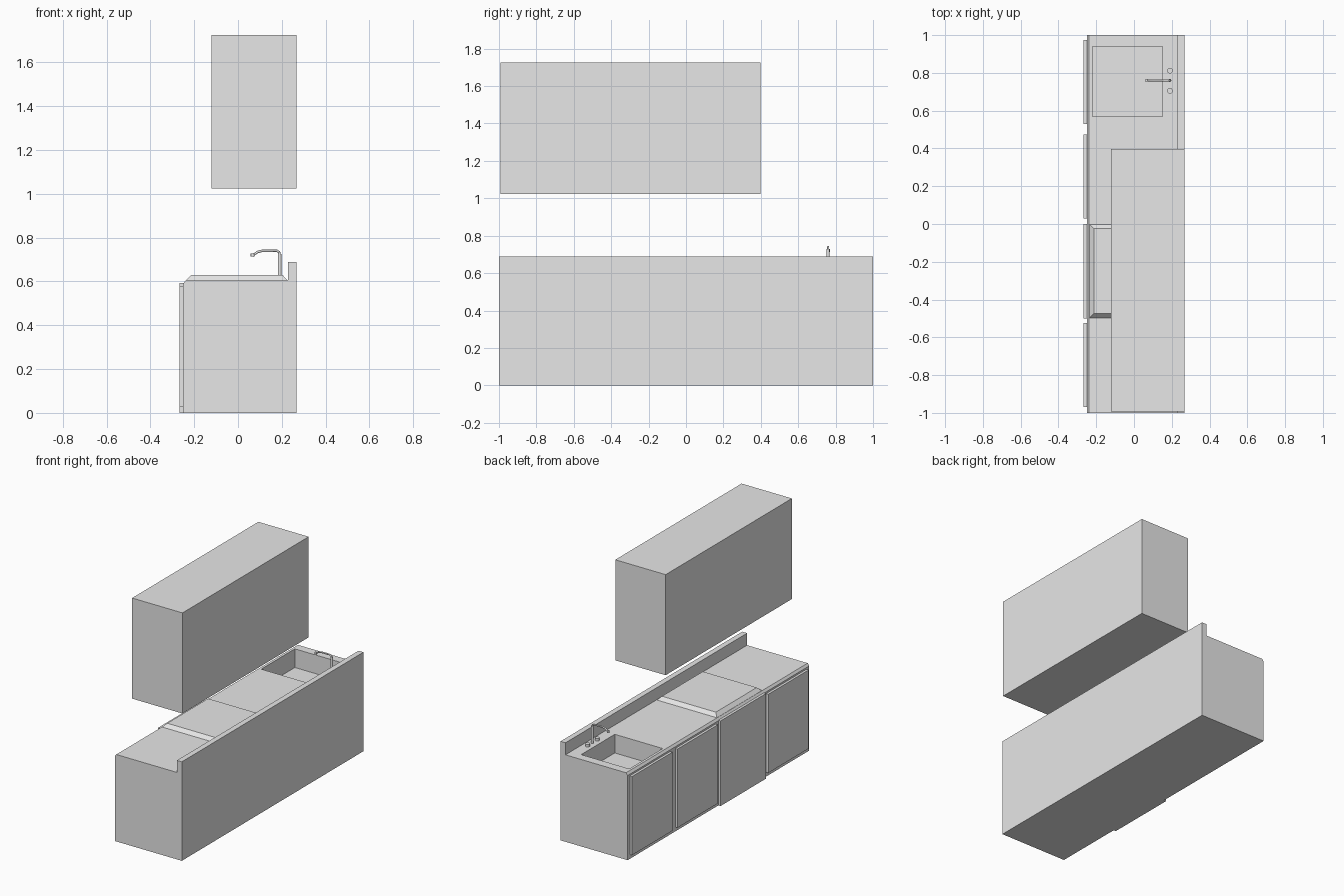
import bpy
import bmesh
from math import radians
from mathutils import Vector

cube = bpy.data.objects.get("Cube")
if cube:
    bpy.data.objects.remove(cube, do_unlink=True)

GREY = (0.8, 0.8, 0.8, 1)
grey = bpy.data.materials.new("light_grey")
grey.use_nodes = True
grey.diffuse_color = GREY
grey.node_tree.nodes["Principled BSDF"].inputs["Base Color"].default_value = GREY


def finish(name, bm):
    bmesh.ops.recalc_face_normals(bm, faces=bm.faces)
    mesh = bpy.data.meshes.new(name)
    bm.to_mesh(mesh)
    bm.free()
    mesh.materials.append(grey)
    obj = bpy.data.objects.new(name, mesh)
    bpy.context.collection.objects.link(obj)
    return obj


def box(name, lo, hi, top_inset=0):
    """Box between two corners; top_inset slopes the sides inward."""
    lo, hi = Vector(lo), Vector(hi)
    bm = bmesh.new()
    bmesh.ops.create_cube(bm, size=1)
    for v in bm.verts:
        top = v.co.z > 0
        for i in range(3):
            side = 1 if v.co[i] > 0 else -1
            v.co[i] = hi[i] if side > 0 else lo[i]
            if top and i < 2:
                v.co[i] -= side * top_inset
    return finish(name, bm)


def cylinder(name, centre, base, height, radius, sides=16):
    bm = bmesh.new()
    bmesh.ops.create_cone(bm, cap_ends=True, segments=sides, radius1=radius,
                          radius2=radius, depth=height)
    bmesh.ops.translate(bm, verts=bm.verts, vec=(*centre, base + height / 2))
    return smooth(finish(name, bm))


def smooth(obj):
    bpy.ops.object.select_all(action="DESELECT")
    obj.select_set(True)
    bpy.context.view_layer.objects.active = obj
    bpy.ops.object.shade_smooth_by_angle(angle=radians(35))
    return obj


TOP = 0.606
BACK = 0.267

# Base unit: side profile with chamfered front edge and backsplash, swept along y
profile = [(-0.25, 0), (BACK, 0), (BACK, 0.69), (0.229, 0.69), (0.229, TOP),
           (-0.238, TOP), (-0.25, 0.59)]
bm = bmesh.new()
face = bm.faces.new([bm.verts.new((x, -1, z)) for x, z in profile])
sweep = bmesh.ops.extrude_face_region(bm, geom=[face])
bmesh.ops.translate(bm, vec=(0, 2, 0),
                    verts=[g for g in sweep["geom"] if isinstance(g, bmesh.types.BMVert)])
base = finish("base_cabinet", bm)

# Sink basin cut into the worktop
cutter = box("sink_cutter", (-0.22, 0.57, TOP - 0.13), (0.15, 0.94, TOP + 0.05))
cutter.hide_render = True
cut = base.modifiers.new("sink", "BOOLEAN")
cut.operation = "DIFFERENCE"
cut.solver = "EXACT"
cut.object = cutter
bpy.context.view_layer.objects.active = base
bpy.ops.object.modifier_apply(modifier=cut.name)
bpy.data.objects.remove(cutter, do_unlink=True)

# Cupboard doors and the full-height oven front
for i, y in enumerate((-0.97, 0.03, 0.53)):
    box(f"cupboard_door_{i + 1}", (-0.267, y, 0.03), (-0.249, y + 0.445, 0.578))
box("oven_front", (-0.267, -0.5, 0), (-0.249, 0, 0.593))

# Raised hob with sloping sides
box("hob", (-0.238, -0.5, TOP - 0.002), (0.228, 0, 0.63), top_inset=0.025)

# Wall cabinet
box("wall_cabinet", (-0.121, -0.993, 1.024), (BACK, 0.397, 1.725))

# Tap: upright, curved spout, nozzle and two knobs
TAP_X, TAP_Y = 0.19, 0.76
cylinder("tap_upright", (TAP_X, TAP_Y), TOP - 0.005, 0.125, 0.008)
path = [(TAP_X, 0.72), (0.188, 0.734), (0.178, 0.74), (0.11, 0.74),
        (0.09, 0.735), (0.075, 0.725), (0.068, 0.715)]
curve = bpy.data.curves.new("tap_spout", "CURVE")
curve.dimensions = "3D"
curve.bevel_depth = 0.0055
curve.bevel_resolution = 2
curve.use_fill_caps = True
spline = curve.splines.new("POLY")
spline.points.add(len(path) - 1)
for point, (x, z) in zip(spline.points, path):
    point.co = (x, TAP_Y, z, 1)
curve.materials.append(grey)
spout = bpy.data.objects.new("tap_spout", curve)
bpy.context.collection.objects.link(spout)

cylinder("tap_nozzle", (0.067, TAP_Y), 0.714, 0.014, 0.009)
for side, y in (("right", 0.705), ("left", 0.812)):
    cylinder(f"tap_knob_{side}", (TAP_X, y), TOP - 0.002, 0.02, 0.015)
